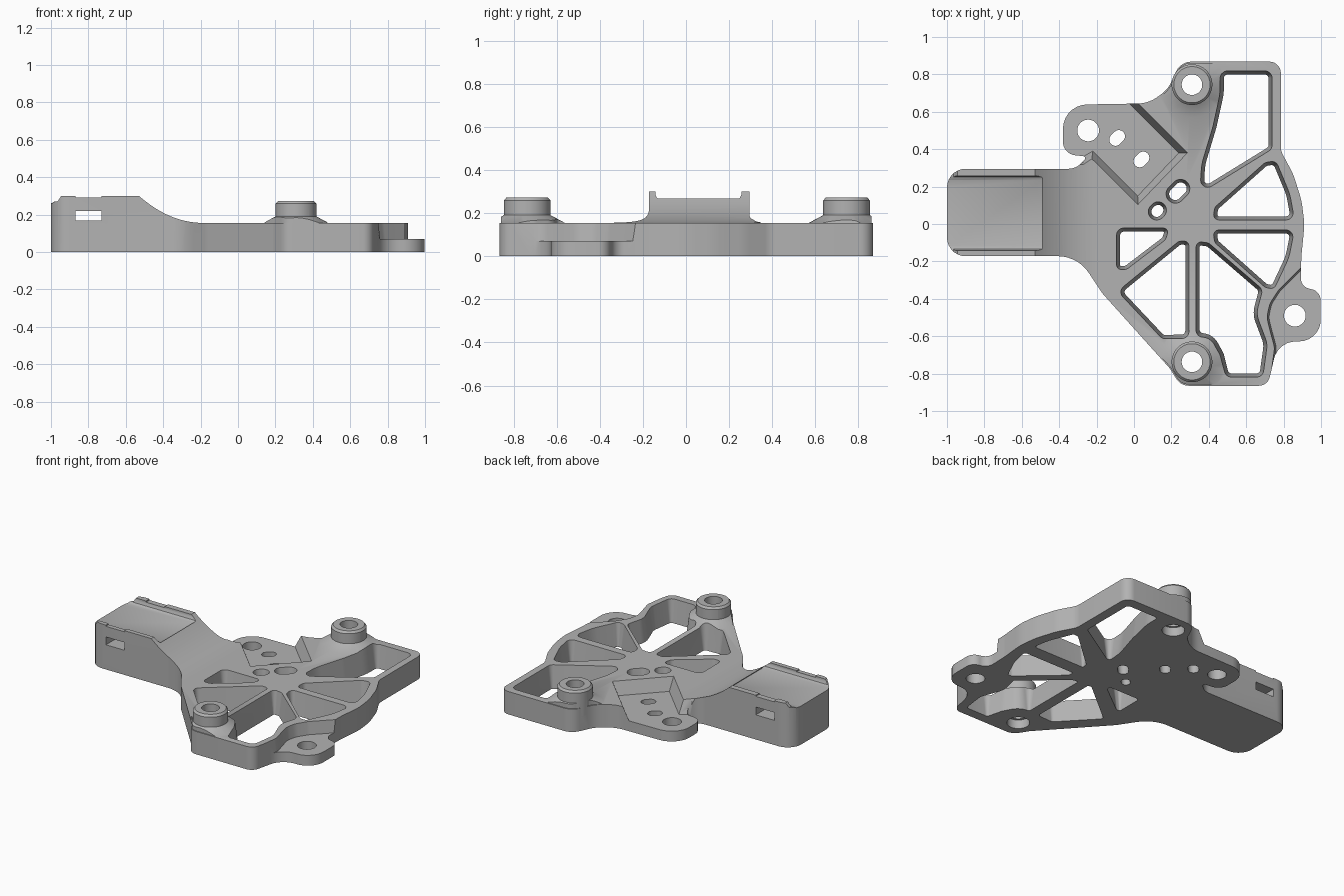
import bpy, bmesh, math
from mathutils import Vector

cube = bpy.data.objects.get("Cube")
if cube:
    bpy.data.objects.remove(cube, do_unlink=True)

grey = bpy.data.materials.new("cast grey")
grey.use_nodes = True
grey.diffuse_color = (0.45, 0.45, 0.45, 1)
grey.node_tree.nodes["Principled BSDF"].inputs["Base Color"].default_value = grey.diffuse_color


def rounded(corners, default=0.035, steps=7):
    """Polygon with circular corners; each corner is (x, y[, radius])."""
    out, n = [], len(corners)
    for i, c in enumerate(corners):
        p = Vector(c[:2])
        a, b = Vector(corners[i - 1][:2]) - p, Vector(corners[(i + 1) % n][:2]) - p
        r = c[2] if len(c) > 2 else default
        turn = math.pi - a.angle(b)
        t = min(r * math.tan(turn / 2), 0.49 * a.length, 0.49 * b.length)
        if t < 0.003:
            out.append(p)
            continue
        s, e, w = p + a.normalized() * t, p + b.normalized() * t, math.cos(turn / 2)
        for k in range(steps + 1):
            u = k / steps
            f, g, h = (1 - u) ** 2, 2 * u * (1 - u) * w, u * u
            out.append((s * f + p * g + e * h) / (f + g + h))
    return out


def area(pts):
    return sum(pts[i - 1].cross(pts[i]) for i in range(len(pts)))


def offset(pts, d):
    """Grow (d > 0) or shrink a polygon along its corner normals."""
    if area(pts) < 0:
        pts = pts[::-1]
    out, n = [], len(pts)
    for i, p in enumerate(pts):
        u, v = (p - pts[i - 1]).normalized(), (pts[(i + 1) % n] - p).normalized()
        m = Vector((u.y + v.y, -u.x - v.x)).normalized()
        out.append(p + m * (d / max(0.5, m.dot(Vector((u.y, -u.x))))))
    return out


def loft(name, rings):
    """Closed solid through rings of 3D points with equal counts."""
    bm = bmesh.new()
    rows = [[bm.verts.new(q) for q in ring] for ring in rings]
    n = len(rows[0])
    for lo, hi in zip(rows, rows[1:]):
        for i in range(n):
            bm.faces.new((lo[i - 1], lo[i], hi[i], hi[i - 1]))
    bm.faces.new(rows[0][::-1])
    bm.faces.new(rows[-1])
    bmesh.ops.recalc_face_normals(bm, faces=bm.faces)
    me = bpy.data.meshes.new(name)
    bm.to_mesh(me)
    bm.free()
    ob = bpy.data.objects.new(name, me)
    bpy.context.collection.objects.link(ob)
    me.materials.append(grey)
    return ob


def drafted(name, pts, z0, d0, z1, d1):
    return loft(name, [[(p.x, p.y, z) for p in offset(pts, d)] for z, d in ((z0, d0), (z1, d1))])


def lathe(name, x, y, profile, stretch=0.0, n=40):
    """Turned solid; stretch lengthens it along the plan diagonal."""
    rings = []
    for r, z in profile:
        ring = []
        for k in range(n):
            a = math.tau * (k + 0.5) / n + math.pi / 4
            s = stretch * (1 if k < n / 4 or k >= 3 * n / 4 else -1)
            ring.append((x + r * math.cos(a) + s, y + r * math.sin(a) + s, z))
        rings.append(ring)
    return loft(name, rings)


def combine(target, tool, how="DIFFERENCE"):
    m = target.modifiers.new("combine", "BOOLEAN")
    m.object, m.operation, m.solver = tool, how, "EXACT"
    dg = bpy.context.evaluated_depsgraph_get()
    me = bpy.data.meshes.new_from_object(target.evaluated_get(dg))
    target.modifiers.clear()
    target.data = me
    bpy.data.objects.remove(tool, do_unlink=True)


# Plan outline: arm, lower edge, side lug, curved rim, upper edge, ear
outline = rounded([
    (-1, -.172, .1), (-.3, -.172, .2), (-.17, -.37, .2), (.19, -.77, .1), (.25, -.865, .08),
    (.715, -.865, .06), (.77, -.63, .12), (.998, -.625, .134), (.998, -.355, .134),
    (.89, -.34, .08), (.895, -.17, .2), (.912, 0, .4), (.895, .13, .4), (.85, .27, .3),
    (.785, .39, .1), (.785, .868, .06), (.25, .868, .09), (.18, .72, .15), (.08, .645, .2),
    (-.38, .637, .134), (-.38, .375, .11), (-.25, .36, .01), (-.31, .295, .12), (-1, .295, .1)])
body = drafted("bracket_body", outline, 0, 0, 0.4, 0)

# Side profile: raised arm sweeping down to the plate
slope = [(-.53 + .35 * t, .155 + .145 * (1 - t) ** 2.1) for t in [i / 14 for i in range(15)]]
side = [(-1.1, -.1), (-1.1, .255), (-1.0, .262), (-.985, .27), (-.965, .27), (-.945, .3)] + slope
side += [(1.1, .155), (1.1, -.1)]
combine(body, loft("side_profile", [[(x, y, z) for x, z in side] for y in (-1, 1)]), "INTERSECT")

# Mounting bosses with flared feet kept inside the outline
BOSSES = [(.31, .745), (.31, -.737)]
for x, y in BOSSES:
    foot = lathe("boss_foot", x, y, [(.2, .13), (.175, .155), (.1, .195)])
    combine(foot, drafted("foot_limit", offset(outline, -.006), 0, 0, .4, 0), "INTERSECT")
    combine(body, foot, "UNION")
    combine(body, lathe("boss", x, y, [(.109, .1), (.109, .258), (.097, .272)]), "UNION")

# Lowered ear and lug, with sloping walls
ear_step = rounded([(.02, .15), (.24, .38), (-.16, .78), (-.6, .7), (-.5, .365),
                    (-.28, .355), (-.22, .39)], 0)
combine(body, drafted("ear_step", ear_step, .07, 0, .2, .05))
lug_step = rounded([(1.1, -.22), (.92, -.22), (.87, -.27), (.78, -.36), (.735, -.43), (.72, -.5),
                    (.74, -.58), (.762, -.66), (.745, -.78), (.74, -.95), (1.1, -.95)], .1, 3)
combine(body, drafted("lug_step", lug_step, .07, 0, .2, .015))

# Weight-saving windows between the spokes
WINDOWS = [
    [(.46, .82), (.74, .82), (.74, .40), (.35, .16), (.36, .32, .3), (.42, .52, .3), (.46, .7, .3)],
    [(.42, .02), (.86, .02), (.835, .16, .3), (.76, .34), (.70, .33), (.43, .09)],
    [(.42, -.03), (.86, -.03), (.83, -.18, .3), (.75, -.35), (.70, -.34), (.43, -.1)],
    [(.33, -.09), (.40, -.10), (.69, -.35), (.655, -.48, .12), (.715, -.64, .12), (.69, -.82),
     (.49, -.82), (.46, -.7, .08), (.41, -.61, .08), (.33, -.60)],
    [(.295, -.09), (.24, -.09), (-.09, -.36), (.15, -.615), (.295, -.61)],
    [(-.095, -.02), (.19, -.02), (.17, -.085), (-.04, -.245), (-.095, -.245)]]
for w in WINDOWS:
    combine(body, drafted("window_cutter", rounded(w, .04), -.01, -.022, .2, .004))

# Bolt holes, hub holes and slotted holes
for x, y in BOSSES:
    combine(body, lathe("boss_bore", x, y, [(.07, -.01), (.07, .06), (.055, .06), (.055, .4)]))
for x, y in [(-.245, .5), (.86, -.49)]:
    combine(body, lathe("bolt_hole", x, y, [(.058, -.01), (.058, .3)]))
for x, y, r, s in [(.125, .07, .05, .004), (.235, .175, .055, .014)]:
    combine(body, lathe("hub_hole", x, y, [(r - .022, -.01), (r - .022, .02), (r, .2)], s))
for x, y in [(-.09, .46), (.04, .345)]:
    combine(body, lathe("slotted_hole", x, y, [(.033, -.01), (.033, .2)], .009))

# Cradle on the arm, clip slot and shallow wall notches
cradle = [(-.142, .4), (-.142, .285), (-.135, .27), (-.115, .262), (.235, .262), (.25, .27),
          (.257, .285), (.257, .4)]
combine(body, loft("cradle", [[(x, y, z) for y, z in cradle] for x in (-1.1, -.49)]))
for z0, z1 in ((.167, .22), (.292, .35)):
    clip = rounded([(-.87, -.3), (-.73, -.3), (-.73, .5), (-.87, .5)], 0)
    combine(body, drafted("clip_slot", clip, z0, 0, z1, 0))

# Smooth shading with crisp edges
bpy.context.view_layer.objects.active = body
body.select_set(True)
bpy.ops.object.shade_smooth_by_angle(angle=math.radians(30))
